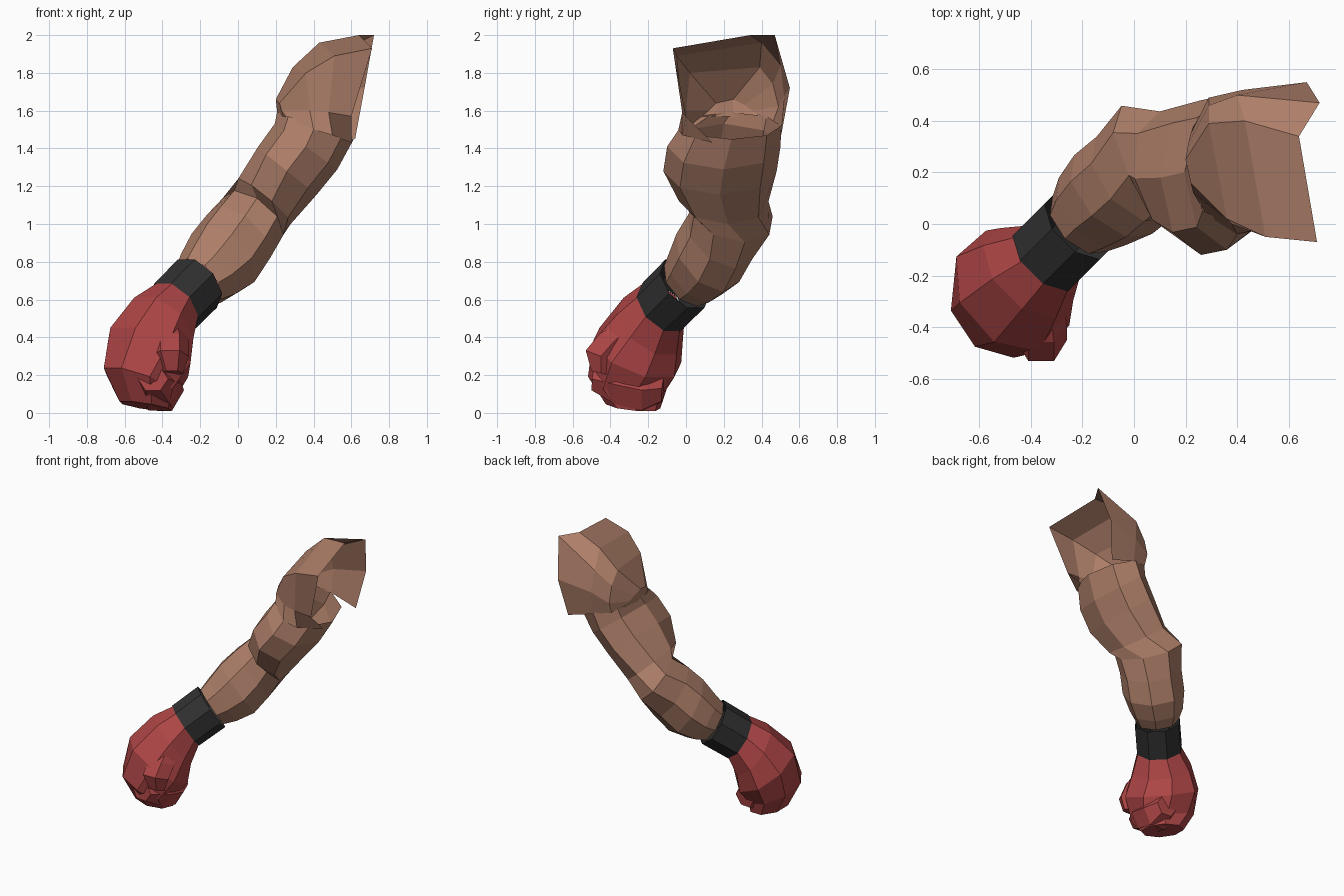
import bpy, bmesh
from math import sin, cos, pi
from mathutils import Vector

if "Cube" in bpy.data.objects:
    bpy.data.objects.remove(bpy.data.objects["Cube"])


def material(name, rgb):
    m = bpy.data.materials.new(name)
    m.diffuse_color = (*rgb, 1)
    m.use_nodes = True
    m.node_tree.nodes["Principled BSDF"].inputs["Base Color"].default_value = m.diffuse_color
    return m


SKIN = material("skin", (0.42, 0.21, 0.14))
RED = material("red_leather", (0.42, 0.06, 0.06))
DARK = material("dark_band", (0.03, 0.03, 0.03))


def finish(name, bm, mat):
    bmesh.ops.recalc_face_normals(bm, faces=bm.faces)
    me = bpy.data.meshes.new(name)
    bm.to_mesh(me)
    bm.free()
    me.materials.append(mat)
    ob = bpy.data.objects.new(name, me)
    bpy.context.collection.objects.link(ob)
    return ob


def loft(name, rings, mat, sides=8, capped=True, phase=0.0):
    """Each ring: centre, axis, sideways radius, upward radius."""
    bm = bmesh.new()
    loops = []
    for c, t, ru, rv in rings:
        t = Vector(t).normalized()
        u = Vector((0, 0, 1)).cross(t).normalized()
        v = t.cross(u)
        loops.append([bm.verts.new(Vector(c) + u * ru * cos(a) + v * rv * sin(a))
                      for a in (2 * pi * i / sides + phase for i in range(sides))])
    for p, q in zip(loops, loops[1:]):
        for i in range(sides):
            j = (i + 1) % sides
            bm.faces.new((p[i], p[j], q[j], q[i]))
    if capped:
        bm.faces.new(loops[0])
        bm.faces.new(loops[-1])
    return finish(name, bm, mat)


def merge(base, parts):
    """Union the parts into the base and drop the hidden inner faces."""
    for p in parts:
        mod = base.modifiers.new("union", 'BOOLEAN')
        mod.operation, mod.solver, mod.object = 'UNION', 'EXACT', p
    dg = bpy.context.evaluated_depsgraph_get()
    me = bpy.data.meshes.new_from_object(base.evaluated_get(dg))
    base.modifiers.clear()
    base.data = me
    for p in parts:
        bpy.data.objects.remove(p)


# Forearm, elbow and upper arm
FORE = (.6, .6, .55)
loft("arm", [
    ((-.21, .00, .69), FORE, .15, .15),
    ((-.16, .05, .735), FORE, .185, .18),
    ((-.08, .115, .82), FORE, .215, .215),
    ((.00, .18, .93), (.6, .55, .6), .215, .205),
    ((.08, .25, 1.04), (.65, .40, .65), .245, .18),
    ((.14, .20, 1.12), (.6, .10, .70), .24, .185),
    ((.26, .18, 1.28), (.6, 0, .75), .30, .20),
    ((.36, .20, 1.41), (.55, 0, .75), .30, .205),
    ((.41, .24, 1.52), (.14, 0, .40), .265, .215),
], SKIN, capped=False)

# Shoulder cap, an open shell from the armpit over the top to the back
rows = [
    [(.29, .02, 1.52), (.40, -.04, 1.50), (.50, -.02, 1.47), (.60, .14, 1.43)],
    [(.23, .12, 1.60), (.38, .00, 1.60), (.48, -.02, 1.59), (.60, .00, 1.57)],
    [(.22, .16, 1.64), (.36, .02, 1.80), (.51, -.05, 1.89), (.71, -.07, 1.93)],
    [(.20, .25, 1.66), (.29, .39, 1.83), (.43, .40, 1.96), (.64, .34, 2.0)],
    [(.21, .31, 1.63), (.29, .46, 1.74), (.40, .50, 1.84), (.72, .47, 2.0)],
    [(.22, .35, 1.60), (.29, .49, 1.62), (.42, .52, 1.68), (.67, .55, 1.72)],
    [(.23, .38, 1.58), (.29, .46, 1.54), (.42, .50, 1.51), (.62, .50, 1.45)],
]
bm = bmesh.new()
grid = [[bm.verts.new(p) for p in [(r[0][0] + .01, r[0][1], min(1.57, r[0][2] - .02))] + r]
        for r in rows]
for a, b in zip(grid, grid[1:]):
    for i in range(4):
        bm.faces.new((a[i], a[i + 1], b[i + 1], b[i]))
finish("shoulder", bm, SKIN)

# Wrist band
loft("wrist_band", [
    ((-.34, -.13, .56), FORE, .165, .162),
    ((-.215, -.005, .685), FORE, .165, .165),
], DARK, capped=False, phase=pi / 8)

# Glove body
glove = loft("glove", [
    ((-.335, -.13, .565), FORE, .155, .155),
    ((-.41, -.19, .46), (.55, .55, .6), .215, .205),
    ((-.47, -.26, .32), (.40, .35, .75), .265, .245),
    ((-.52, -.31, .16), (.30, .20, .80), .22, .205),
    ((-.49, -.28, .035), (.15, .10, .90), .15, .14),
], RED, phase=pi / 8)

# Curled fingers and thumb
fingers = loft("glove_fingers", [
    ((-.40, -.12, .13), (-.1, -1, .1), .08, .08),
    ((-.41, -.22, .12), (-.1, -1, .1), .125, .125),
    ((-.42, -.36, .15), (-.1, -1, .1), .125, .12),
    ((-.45, -.49, .18), (-.1, -1, .1), .08, .07),
], RED, sides=6)
thumb = loft("glove_thumb", [
    ((-.36, -.25, .49), (0, .4, .8), .06, .06),
    ((-.36, -.38, .38), (0, .4, .8), .10, .10),
    ((-.36, -.45, .30), (0, .3, .8), .10, .10),
    ((-.35, -.45, .21), (0, .2, .8), .06, .06),
], RED, sides=6)
merge(glove, [fingers, thumb])
